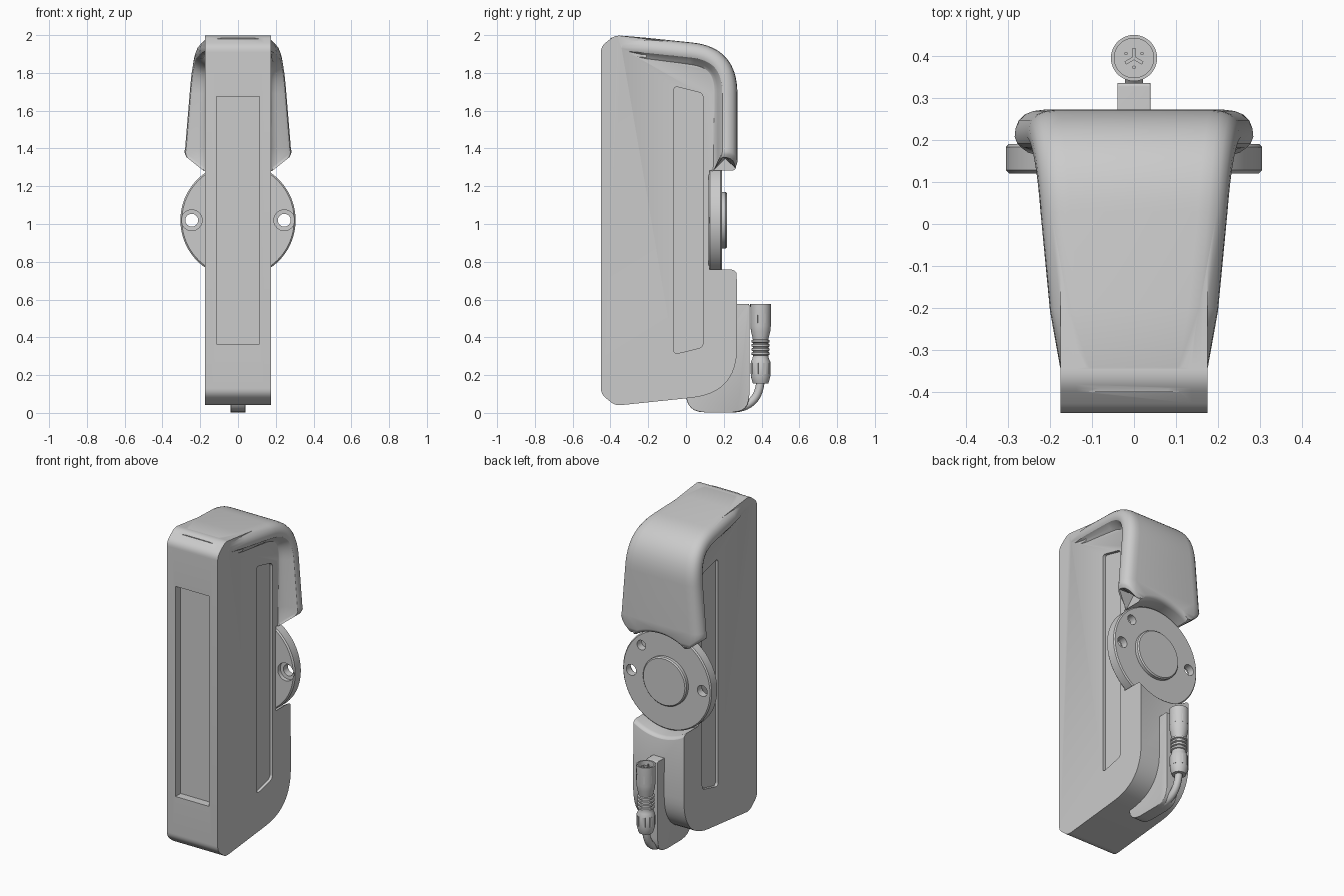
import bpy, bmesh, math
from mathutils import Vector, Matrix

if "Cube" in bpy.data.objects:
    bpy.data.objects.remove(bpy.data.objects["Cube"])


def make(name, bm):
    bmesh.ops.remove_doubles(bm, verts=bm.verts, dist=1e-5)
    bmesh.ops.recalc_face_normals(bm, faces=bm.faces)
    me = bpy.data.meshes.new(name)
    bm.to_mesh(me)
    bm.free()
    ob = bpy.data.objects.new(name, me)
    bpy.context.collection.objects.link(ob)
    return ob


def select(ob):
    bpy.ops.object.select_all(action='DESELECT')
    ob.select_set(True)
    bpy.context.view_layer.objects.active = ob


def boolean(ob, other, op='DIFFERENCE'):
    other.hide_render = True
    m = ob.modifiers.new("cut", 'BOOLEAN')
    m.operation, m.object, m.solver = op, other, 'EXACT'
    select(ob)
    bpy.ops.object.modifier_apply(modifier=m.name)
    bpy.data.objects.remove(other)


def bez(a, c, b, n):
    return [a * (1 - t)**2 + c * 2 * t * (1 - t) + b * t * t for t in [i / n for i in range(n + 1)]]


def rounded(corners, n=6):
    """Polygon from (y, z, rounding distance) corners."""
    out = []
    for i, (y, z, d) in enumerate(corners):
        c = Vector((y, z))
        p = Vector(corners[i - 1][:2])
        q = Vector(corners[(i + 1) % len(corners)][:2])
        if d == 0:
            out.append(c)
        else:
            k = n * 2 if d > 0.2 else n
            out += bez(c + (p - c).normalized() * d, c, c + (q - c).normalized() * d, k)
    return out


def loft(bm, rings):
    rows = [[bm.verts.new(p) for p in r] for r in rings]
    n = len(rows[0])
    for a, b in zip(rows, rows[1:]):
        for i in range(n):
            bm.faces.new((a[i], a[(i + 1) % n], b[(i + 1) % n], b[i]))
    return bm.faces.new(rows[0]), bm.faces.new(rows[-1])


def extrude(name, pts, x0, x1, bevel=0.0):
    """Side outline (y, z) extruded along x, with rounded rims."""
    bm = bmesh.new()
    caps = loft(bm, [[(x, p[0], p[1]) for p in pts] for x in (x0, x1)])
    if bevel:
        edges = [e for f in caps for e in f.edges]
        bmesh.ops.bevel(bm, geom=edges, offset=bevel, segments=5, profile=0.5,
                        affect='EDGES', clamp_overlap=False)
    return make(name, bm)


def lathe(name, prof, axis='Z', loc=(0, 0, 0), n=64):
    """Turned part from (radius, height) points."""
    bm = bmesh.new()
    rings = []
    for r, h in prof:
        r = max(r, 0.0005)
        ring = []
        for i in range(n):
            a = 2 * math.pi * i / n
            u, v = r * math.cos(a), r * math.sin(a)
            p = (u, v, h) if axis == 'Z' else (u, h, v)
            ring.append(Vector(p) + Vector(loc))
        rings.append(ring)
    loft(bm, rings)
    return make(name, bm)


def box(bm, size, mat):
    bmesh.ops.create_cube(bm, size=1, matrix=mat @ Matrix.Diagonal((*size, 1)))


def smooth(ob, deg=32):
    select(ob)
    bpy.ops.object.shade_smooth_by_angle(angle=math.radians(deg))


# Main housing
housing = extrude("housing", rounded([
    (-.45, .10, .03), (-.375, .038, .03), (.272, .105, .245),
    (.262, 1.925, .245), (-.375, 2.0, .03), (-.45, 1.94, .03)]), -.175, .175, .038)

# Flared hood that wraps the top and upper back
stations = [(-.40, 1.985, .15), (-.34, 1.997, .176), (-.2, 1.985, .2)]
arc = bez(Vector((.03, 1.961)), Vector((.272, 1.937)), Vector((.272, 1.69)), 16)
stations += [(p.x, p.y, .222 + .034 * i / 16) for i, p in enumerate(arc)]
stations += [(.272, 1.40, .28), (.272, 1.30, .284), (.268, 1.288, .28), (.260, 1.28, .272)]
rings = []
for i, (y, z, w) in enumerate(stations):
    a, b = stations[max(i - 1, 0)], stations[min(i + 1, len(stations) - 1)]
    t = Vector((b[0] - a[0], b[1] - a[1])).normalized() if z > 1.7 else Vector((0, -1))
    inward = Vector((t.y, -t.x))
    half = [(w - .07, 0), (w - .045, .003), (w - .025, .011), (w - .01, .025), (w - .002, .045),
            (w, .065), (w - .006, .08), (w - .02, .09),
            (.165 + (w - .165) * .4, .104), (.165 + (w - .165) * .15, .118), (.165, .14)]
    ring = []
    for x, d in half + [(-x, d) for x, d in reversed(half)]:
        lift = max(0, abs(x) - .18) * .8 if z < 1.35 else 0
        ring.append((x, y + inward.x * d, z + inward.y * d + lift))
    rings.append(ring)
bm = bmesh.new()
loft(bm, rings)
boolean(housing, make("hood", bm), 'UNION')

# Round seat for the mounting disc, with a flared lip
boolean(housing, lathe("seat_cutter", [(0, .125), (.315, .125), (.315, .242), (.319, .257),
                                       (.329, .268), (.345, .274), (.345, .4), (0, .4)],
                       'Y', (0, 0, 1.02), 96))

# Front window recess and side slots
bm = bmesh.new()
box(bm, (.23, .1, 1.31), Matrix.Translation((0, -.45, 1.02)))
boolean(housing, make("window_cutter", bm))
slot = rounded([(-.065, .31, .025), (.09, .348, .025), (.09, 1.692, .025), (-.065, 1.73, .025)])
for s in (-1, 1):
    boolean(housing, extrude("slot_cutter", slot, s * .157, s * .25))
smooth(housing)

# Mounting disc with screw holes, and its hub
disc = lathe("mounting_disc", [(0, .12), (.297, .12), (.305, .128), (.305, .183), (.298, .19), (0, .19)],
             'Y', (0, 0, 1.02), 96)
for x in (-.245, .245):
    boolean(disc, lathe("screw_cutter", [(0, .05), (.055, .05), (.055, .145), (.034, .146),
                                         (.034, .3), (0, .3)], 'Y', (x, 0, 1.02), 32))
boolean(disc, lathe("pin_cutter", [(0, .145), (.03, .145), (.03, .3), (0, .3)], 'Y', (.175, 0, 1.193), 32))
smooth(disc)
smooth(lathe("disc_hub", [(0, .18), (.15, .18), (.15, .209), (.143, .216), (0, .216)], 'Y', (0, 0, 1.02)))

# Cable bracket under the lower back
smooth(extrude("cable_bracket", rounded([
    (0, .2, 0), (0, .003, .1), (.335, .003, .09), (.335, .577, .008), (.2, .577, 0)]), -.039, .039, .004))

# Cable
cu = bpy.data.curves.new("cable", 'CURVE')
cu.dimensions = '3D'
cu.bevel_depth, cu.bevel_resolution, cu.use_fill_caps = .022, 4, True
sp = cu.splines.new('POLY')
path = [Vector((.2, .024))] + bez(Vector((.25, .024)), Vector((.385, .03)), Vector((.395, .175)), 14)
sp.points.add(len(path) - 1)
for pt, p in zip(sp.points, path):
    pt.co = (0, p.x, p.y, 1)
cable = bpy.data.objects.new("cable", cu)
bpy.context.collection.objects.link(cable)
select(cable)
bpy.ops.object.convert(target='MESH')
smooth(cable, 40)

# Plug: turned body with grip rings and an open socket
prof = [(0, .155), (.040, .155), (.044, .165), (.052, .195), (.052, .27), (.044, .285), (.041, .30)]
for i in range(4):
    z = .305 + i * .022
    prof += [(.041, z), (.048, z + .003), (.048, z + .014), (.041, z + .017)]
prof += [(.043, .40), (.051, .43), (.054, .46), (.055, .577), (.047, .577), (.047, .545), (0, .545)]
C = Vector((0, .395, 0))
smooth(lathe("plug_body", prof, 'Z', C, 40))

# Plug grip ribs around the nut and the collar
bm = bmesh.new()
for i in range(8):
    R = Matrix.Translation(C) @ Matrix.Rotation(math.radians(45 * i + 22.5), 4, 'Z')
    box(bm, (.01, .016, .06), R @ Matrix.Translation((.049, 0, .235)))
    box(bm, (.006, .012, .05), R @ Matrix.Translation((.0515, 0, .5)))
make("plug_ribs", bm)

# Socket pins and three-armed key
bm = bmesh.new()
for i in range(3):
    R = Matrix.Translation(C) @ Matrix.Rotation(math.radians(120 * i + 90), 4, 'Z')
    box(bm, (.024, .008, .02), R @ Matrix.Translation((.012, 0, .55)))
    bmesh.ops.create_cone(bm, cap_ends=True, segments=12, radius1=.004, radius2=.004, depth=.025,
                          matrix=R @ Matrix.Rotation(math.pi / 3, 4, 'Z') @ Matrix.Translation((.022, 0, .555)))
make("socket_pins", bm)
